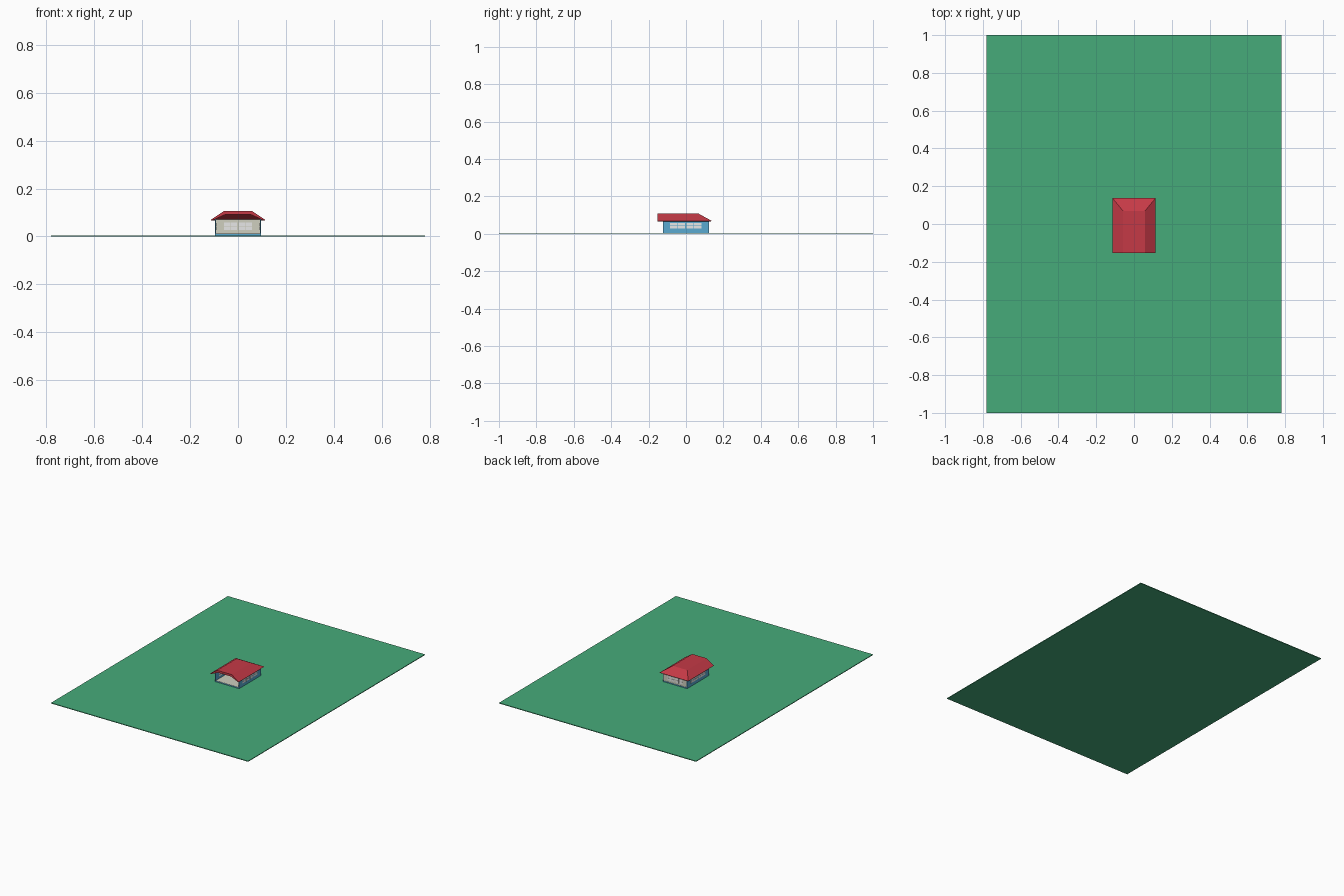
import bpy, bmesh

if "Cube" in bpy.data.objects:
    bpy.data.objects.remove(bpy.data.objects["Cube"])


def material(name, rgb):
    m = bpy.data.materials.new(name)
    m.diffuse_color = (*rgb, 1)
    m.use_nodes = True
    m.node_tree.nodes["Principled BSDF"].inputs["Base Color"].default_value = m.diffuse_color
    return m


GREEN = material("grass green", (0.061, 0.41, 0.195))
RED = material("roof red", (0.56, 0.042, 0.062))
BLUE = material("wall blue", (0.10, 0.40, 0.64))
BEIGE = material("plaster beige", (0.62, 0.62, 0.52))
WHITE = material("window white", (0.93, 0.93, 0.93))


def finish(name, bm, mat):
    bmesh.ops.recalc_face_normals(bm, faces=bm.faces)
    mesh = bpy.data.meshes.new(name)
    bm.to_mesh(mesh)
    bm.free()
    mesh.materials.append(mat)
    ob = bpy.data.objects.new(name, mesh)
    bpy.context.collection.objects.link(ob)
    return ob


def add_box(bm, lo, hi):
    vs = bmesh.ops.create_cube(bm, size=1)["verts"]
    for v in vs:
        for i in range(3):
            v.co[i] = lo[i] if v.co[i] < 0 else hi[i]


def box(name, lo, hi, mat):
    bm = bmesh.new()
    add_box(bm, lo, hi)
    return finish(name, bm, mat)


# Lawn and floor
W, YF, YB, T = 0.095, -0.123, 0.123, 0.004
box("lawn", (-0.78, -1, 0), (0.78, 1, 0.005), GREEN)
box("base", (-W, YF, 0.005), (W, YB, 0.011), BLUE)
box("floor", (-W + T, YF + 0.002, 0.011), (W - T, YB - T, 0.0125), BEIGE)

# Walls: open front, two blue sides, pale back
for side, s in (("left", -1), ("right", 1)):
    xs = sorted((s * W, s * (W - T)))
    box(side + "_wall", (xs[0], YF, 0.011), (xs[1], YB, 0.073), BLUE)
box("back_wall", (-W + T, YB - T, 0.0125), (W - T, YB - 0.0002, 0.075), BEIGE)


# Windows: two pairs of panes, in two rows, showing on both wall faces
def pane_ranges(lo, hi, count, gap):
    size = (hi - lo - gap * (count - 1)) / count
    return [(lo + i * (size + gap), lo + i * (size + gap) + size) for i in range(count)]


def windows(name, axis, wall, lo, hi, z0, z1):
    bm = bmesh.new()
    for a, b in pane_ranges(lo, hi, 2, 0.007):
        for p, q in pane_ranges(a, b, 2, 0.003):
            for u, v in pane_ranges(z0, z1, 2, 0.003):
                if axis == "x":
                    add_box(bm, (wall - 0.003, p, u), (wall + 0.003, q, v))
                else:
                    add_box(bm, (p, wall - 0.003, u), (q, wall + 0.003, v))
    finish(name, bm, WHITE)


for side, s in (("left", -1), ("right", 1)):
    windows(side + "_windows", "x", s * (W - T / 2), -0.085, 0.082, 0.028, 0.057)
windows("back_windows", "y", YB - T / 2, -0.058, 0.058, 0.026, 0.059)

# Roof: flat-topped, hipped at the back, open gable end at the front
bm = bmesh.new()


def layer(eave, top, z0, z1, y_back, y_top):
    def section(y_eave, y_ridge):
        pts = ((-eave, y_eave, z0), (-top, y_ridge, z1), (top, y_ridge, z1), (eave, y_eave, z0))
        return [bm.verts.new(p) for p in pts]
    front, back = section(-0.153, -0.153), section(y_back, y_top)
    for i in range(3):
        bm.faces.new((front[i], front[i + 1], back[i + 1], back[i]))
    bm.faces.new(back)
    return front, back


of, ob_ = layer(0.114, 0.057, 0.069, 0.107, 0.137, 0.068)
nf, nb = layer(0.110, 0.052, 0.066, 0.092, 0.133, 0.064)
for i in range(3):
    bm.faces.new((of[i], of[i + 1], nf[i + 1], nf[i]))
for a, b, c, d in ((of[0], ob_[0], nb[0], nf[0]), (of[3], ob_[3], nb[3], nf[3]),
                   (ob_[0], ob_[3], nb[3], nb[0])):
    bm.faces.new((a, b, c, d))
finish("roof", bm, RED)
